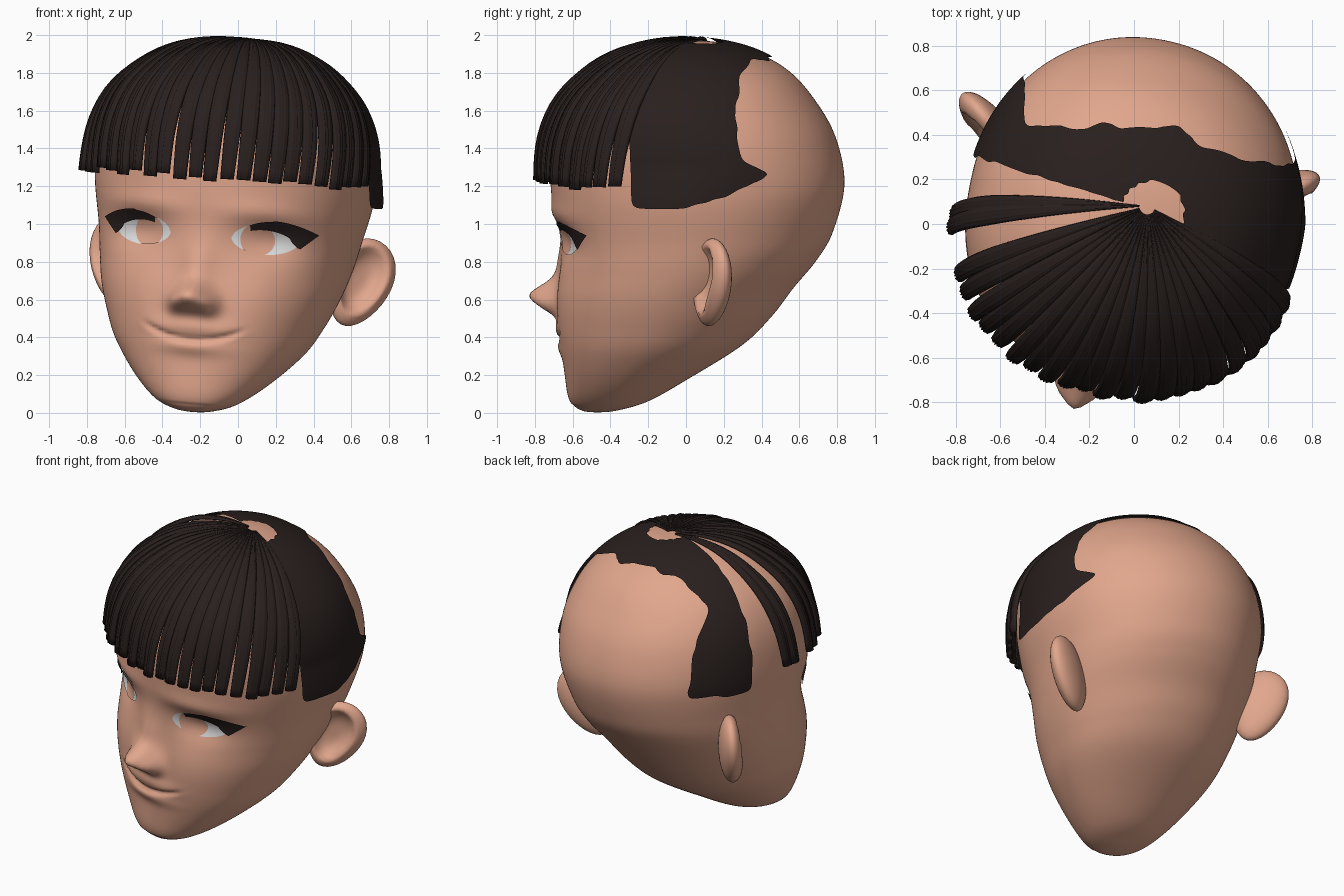
import bpy, bmesh, math, random
from mathutils import Vector, Matrix
from mathutils.bvhtree import BVHTree

if "Cube" in bpy.data.objects:
    bpy.data.objects.remove(bpy.data.objects["Cube"])

random.seed(4)


def material(name, col):
    m = bpy.data.materials.new(name)
    m.diffuse_color = (*col, 1)
    m.use_nodes = True
    m.node_tree.nodes["Principled BSDF"].inputs["Base Color"].default_value = m.diffuse_color
    return m


SKIN = material("skin", (0.76, 0.385, 0.265))
HAIR = material("dark hair", (0.022, 0.014, 0.013))
WHITE = material("eye white", (0.8, 0.8, 0.8))

# head pose: turned, tilted and shifted slightly
POSE = (Matrix.Translation((-0.045, 0, 1)) @ Matrix.Rotation(math.radians(-13), 4, 'Z')
        @ Matrix.Rotation(math.radians(5), 4, 'Y') @ Matrix.Translation((0, 0, -1)))


def finish(name, verts, faces, mat, smooth_edge=0):
    bm = bmesh.new()
    vs = [bm.verts.new(v) for v in verts]
    for f in faces:
        bm.faces.new([vs[i] for i in f])
    bmesh.ops.remove_doubles(bm, verts=bm.verts, dist=1e-5)
    bmesh.ops.recalc_face_normals(bm, faces=bm.faces)
    for _ in range(smooth_edge):                             # relax stair-stepped borders
        new = {}
        for v in bm.verts:
            nb = [e.other_vert(v).co for e in v.link_edges if e.is_boundary]
            if len(nb) == 2:
                new[v] = v.co * .4 + (nb[0] + nb[1]) * .3
        for v, co in new.items():
            v.co = co
    me = bpy.data.meshes.new(name)
    bm.to_mesh(me)
    bm.free()
    me.materials.append(mat)
    ob = bpy.data.objects.new(name, me)
    bpy.context.collection.objects.link(ob)
    for p in me.polygons:
        p.use_smooth = True
    return ob


def grid_faces(rows, cols, wrap=False):
    n = cols if wrap else cols - 1
    return [(r * cols + c, r * cols + (c + 1) % cols, (r + 1) * cols + (c + 1) % cols, (r + 1) * cols + c)
            for r in range(rows - 1) for c in range(n)]


# ---- head: horizontal sections (z, front y, back y, half width)
KEYS = [(0, -.50, -.48, 0), (.012, -.58, -.38, .10), (.06, -.63, -.22, .22), (.18, -.65, 0, .36),
        (.35, -.67, .28, .50), (.5, -.675, .44, .575), (.65, -.67, .56, .63), (.8, -.66, .69, .665),
        (.95, -.67, .78, .69), (1.2, -.70, .845, .735), (1.45, -.70, .80, .73), (1.65, -.63, .69, .66),
        (1.80, -.50, .56, .53), (1.90, -.34, .39, .38), (1.955, -.15, .2, .2), (1.97, .03, .03, 0)]


def spline(i, t):
    p = [KEYS[min(max(i + k, 0), len(KEYS) - 1)] for k in (-1, 0, 1, 2)]
    return [0.5 * (2 * b + (c - a) * t + (2 * a - 5 * b + 4 * c - d) * t * t + (3 * b - a - 3 * c + d) * t ** 3)
            for a, b, c, d in zip(*p)]


# facial bumps: (x, z, x spread, z spread, height), x mirrored
BUMPS = [(0, .615, .06, .055, .17), (.09, .58, .035, .04, .065), (0, .76, .06, .10, .045),
         (0, .45, .14, .035, .03), (0, .35, .12, .03, .028), (0, .12, .12, .08, .012),
         (.35, .935, .12, .075, -.055), (.335, 1.08, .16, .04, .02), (.33, .6, .12, .12, .015)]


def relief(x, z):
    h = sum(a * math.exp(-((abs(x) - bx) / sx) ** 2 / 2 - ((z - bz) / sz) ** 2 / 2)
            for bx, bz, sx, sz, a in BUMPS)
    line = .385 + .06 * (x / .25) ** 2                       # smiling mouth groove
    h -= .022 * math.exp(-((z - line) / .01) ** 2 / 2) / (1 + math.exp((abs(x) - .25) * 60))
    return h


SEG, STEP = 200, 10
verts = []
params = [(i, k / STEP) for i in range(len(KEYS) - 1) for k in range(STEP)] + [(len(KEYS) - 2, 1)]
for i, t in params:
    z, yf, yb, w = spline(i, t)
    w = max(w, 0)
    yc = (yf + yb) / 2
    for s in range(SEG):
        a = 2 * math.pi * s / SEG
        c, d = math.cos(a), math.sin(a)
        e = 2 / 2.3 if d < 0 else 2 / 2.05
        x = w * math.copysign(abs(c) ** e, c)
        y = yc + (yb - yf) / 2 * math.copysign(abs(d) ** e, d)
        if d < 0 and .05 < z < 1.4:
            y -= relief(x, z) * min(1, max(0, (-y - .2) / .2))
        verts.append(POSE @ Vector((x, y, z)))
head = finish("head", verts, grid_faces(len(params), SEG, True), SKIN)
bm = bmesh.new()
bm.from_mesh(head.data)
BVH = BVHTree.FromBMesh(bm)

# ---- ears: flattened spheres with a hollow bowl
for side, name in ((1, "right_ear"), (-1, "left_ear")):
    ev, rows, cols = [], 25, 32
    out, face, up = Vector((.8, .6, 0)), Vector((.6, -.8, 0)), Vector((0, 0, 1))
    tilt = Matrix.Rotation(math.radians(22), 3, face)
    if (tilt @ up).x < 0:
        tilt.transpose()
    for r in range(rows):
        th = math.pi * r / (rows - 1)
        for c in range(cols):
            ph = 2 * math.pi * c / cols
            n = math.cos(th)
            a, b = math.sin(th) * math.cos(ph), math.sin(th) * math.sin(ph)
            rad = math.hypot((a + .1) * 1.1, b - .05)
            if n > 0:
                n -= 1.2 * max(0, 1 - (rad / .78) ** 4) * n
            p = Vector((.67, .29, .745)) + tilt @ (out * a * (.17 + .03 * b) + face * n * .08 + up * b * .245)
            ev.append(POSE @ Vector((p.x * side, p.y, p.z)))
    finish(name, ev, grid_faces(rows, cols, True), SKIN)


# ---- eye plates laid on the face
def plate(name, u0, u1, lo, hi, lift, mat, side):
    pv, n, m = [], 24, 8
    d = POSE.to_3x3() @ Vector((0, 1, 0))
    for i in range(n + 1):
        u = u0 + (u1 - u0) * i / n
        for j in range(m + 1):
            v = lo(u) + (hi(u) - lo(u)) * j / m
            o = POSE @ Vector((side * (.33 + u), -2, .94 + v))
            hit = BVH.ray_cast(o, d)[0]
            pv.append(hit - d * lift)
    finish(name, pv, grid_faces(n + 1, m + 1), mat)


def lid_low(u):
    return -.075 * max(0, 1 - (u / .165) ** 2) ** .6


def lid_top(u):
    return .085 * max(0, 1 - (u / .165) ** 2) ** .6


def disc(u):
    return math.sqrt(max(0, .085 ** 2 - (u + .035) ** 2)) + .0001


def lash_low(u):
    if u < .13:
        return max(lid_top(u) - .03, 0)
    return -.035 + abs(u - .17) * 1.0


for side, tag in ((1, "right"), (-1, "left")):
    plate(tag + "_eye_white", -.164, .164, lid_low, lid_top, .006, WHITE, side)
    plate(tag + "_iris_opening", -.119, .049, lambda u: max(lid_low(u), -disc(u)),
          lambda u: min(lid_top(u), disc(u)), .009, SKIN, side)
    plate(tag + "_lashes", -.07, .255, lash_low,
          lambda u: lid_top(u) + .028 * min(1, (u + .07) / .15) if u < .05 else
          .108 - 1.4 * (u - .05) ** 2, .015, HAIR, side)


# ---- hair cap: ragged shell over the right side and a band across the crown
def in_cap(p):
    x, y, z = p
    rag = .012 * math.sin(21 * x + 9 * z) + .008 * math.sin(37 * x)
    back = .44 if x < .15 else max(.27, .44 - .45 * (x - .15))
    if x < -.47:
        back = .66
    if x > .5 and z < 1.4:
        back += .22 * max(0, 1 - abs(z - 1.26) / .09)
    if y > back + rag or math.hypot(x - .08, y - .05) < .13:
        return False
    if x > .05:
        return y > .03 - .6 * (x - .1) and z > 1.07 + .3 * max(0, y)
    return y > .15 - .3 * (x + .25) and z > 1.18


bm.verts.ensure_lookup_table()
bm.normal_update()
keep = {v.index for v in bm.verts if in_cap(v.co)}
order = {i: k for k, i in enumerate(sorted(keep))}
cv = []
for i in sorted(keep):
    v = bm.verts[i]
    hang = .2 * max(0, 1.3 - v.co.z) * min(1, max(0, (.3 - v.co.y) / .3))
    cv.append(v.co + v.normal * .018 + Vector((v.co.x, v.co.y, 0)).normalized() * hang)
cf = [[order[v.index] for v in f.verts] for f in bm.faces if all(v.index in keep for v in f.verts)]
finish("hair_cap", cv, cf, HAIR, 3)
bm.free()

# ---- fringe: ridged locks fanning from the crown
CORE = Vector((-.03, 0, 1.2))
CROWN = (Vector((.06, .08, 1.97)) - CORE).normalized()


def lock(az, half, drop, puff):
    lv, n = [], 22
    across = [k / 6 - 1 for k in range(13)]
    for i in range(n + 1):
        s = .03 + .97 * i / n
        width = half * (1.12 - .3 * max(0, (s - .6) / .4))
        loop = [(j, .02 * (1 - j ** 4) + .005 * math.cos(5 * math.pi * j)) for j in across]
        loop += [(.9, -.012), (0, -.005), (-.9, -.012)]
        for j, h in loop:
            a = math.radians(az + j * width)
            zend = 1.235 - .06 * math.cos(a) + drop
            end = Vector((math.cos(a), math.sin(a), (zend - 1.2) / .8)).normalized()
            d = CROWN.slerp(end, s)
            hit = BVH.ray_cast(CORE, d)[0]
            lv.append(hit + d * (.012 + .045 * s ** 2 + puff * s + h * min(1, .3 + s)))
    cols = 16
    faces = grid_faces(n + 1, cols, True)
    faces += [tuple(range(cols)), tuple(range(n * cols, (n + 1) * cols))]
    return lv, faces


azimuths = [-163 + 6.4 * k for k in range(22)] + [-178.5, -183.5]
av, af = [], []
for az in azimuths:
    lv, lf = lock(az + random.uniform(-.6, .6), 3.3, random.uniform(-.02, .02), random.uniform(-.012, .012))
    af += [tuple(i + len(av) for i in f) for f in lf]
    av += lv
finish("hair_fringe", av, af, HAIR)
